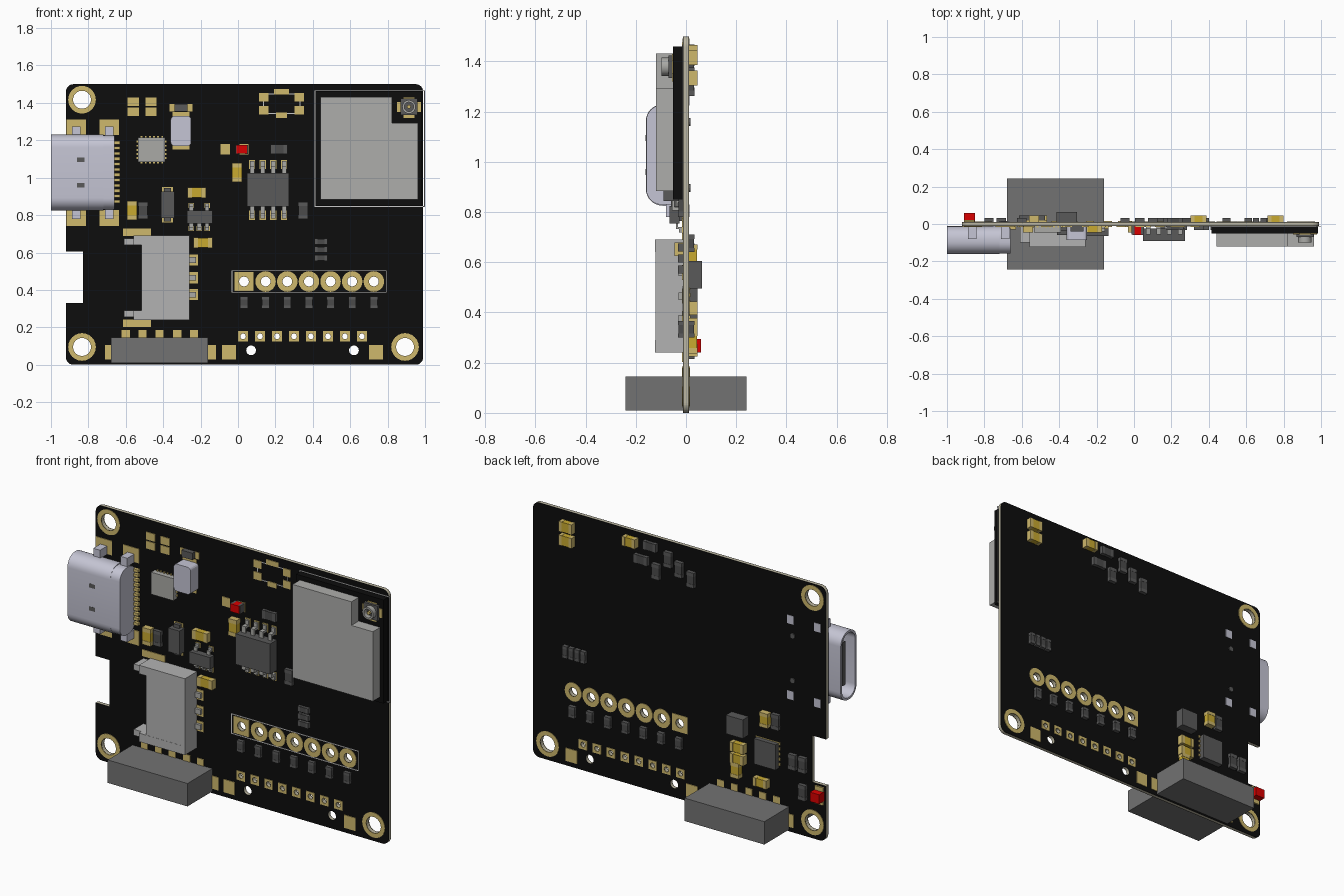
import bpy, bmesh
from math import sin, cos, pi
from mathutils import Matrix

if "Cube" in bpy.data.objects:
    bpy.data.objects.remove(bpy.data.objects["Cube"])

COL = dict(mask=(.004, .004, .004), core=(.5, .47, .36), gold=(.62, .48, .15), cap=(.58, .40, .03),
           dark=(.10, .10, .10), res=(.07, .07, .07), block=(.17, .17, .17), plastic=(.45, .45, .45),
           can=(.42, .42, .41), steel=(.56, .56, .66), tin=(.40, .40, .38), red=(.7, 0, 0), silk=(.6, .6, .6))
MATS = {}
for key, rgb in COL.items():
    MATS[key] = bpy.data.materials.new(key)
    MATS[key].diffuse_color = (*rgb, 1)
T = .011  # half thickness of the board


def finish(name, bm, mat, smooth=False):
    bmesh.ops.recalc_face_normals(bm, faces=bm.faces)
    me = bpy.data.meshes.new(name)
    bm.to_mesh(me)
    bm.free()
    me.materials.append(MATS[mat])
    ob = bpy.data.objects.new(name, me)
    bpy.context.collection.objects.link(ob)
    if smooth:
        bpy.ops.object.select_all(action='DESELECT')
        ob.select_set(True)
        bpy.context.view_layer.objects.active = ob
        bpy.ops.object.shade_smooth_by_angle()


def prism(name, loops, a, b, mat, axis='y', smooth=False):
    """Outlines (inner ones are holes) in the x-z plane, or y-z for axis x, extruded from a to b."""
    bm = bmesh.new()
    for loop in loops:
        vs = [bm.verts.new((u, v, 0)) for u, v in loop]
        for i, v in enumerate(vs):
            bm.edges.new((vs[i - 1], v))
    bmesh.ops.triangle_fill(bm, edges=bm.edges[:], use_beauty=True, normal=(0, 0, 1))
    ext = bmesh.ops.extrude_face_region(bm, geom=bm.faces[:])
    top = [g for g in ext['geom'] if isinstance(g, bmesh.types.BMVert)]
    for v in bm.verts:
        v.co.z = a
    for v in top:
        v.co.z = b
    for v in bm.verts:
        u, w, d = v.co
        v.co = (u, d, w) if axis == 'y' else (d, u, w)
    finish(name, bm, mat, smooth)


def boxes(name, items, mat):
    """Each item: x0, x1, y0, y1, z0, z1."""
    bm = bmesh.new()
    for x0, x1, y0, y1, z0, z1 in items:
        m = Matrix.Translation(((x0 + x1) / 2, (y0 + y1) / 2, (z0 + z1) / 2)) @ \
            Matrix.Diagonal((abs(x1 - x0), abs(y1 - y0), abs(z1 - z0), 1))
        bmesh.ops.create_cube(bm, size=1, matrix=m)
    finish(name, bm, mat)


def circle(x, z, r, n=24):
    return [(x + r * cos(2 * pi * i / n), z + r * sin(2 * pi * i / n)) for i in range(n)]


def rect(x, z, w, h):
    return [(x - w / 2, z - h / 2), (x + w / 2, z - h / 2), (x + w / 2, z + h / 2), (x - w / 2, z + h / 2)]


def round_rect(x0, x1, z0, z1, r, n=8):
    pts = []
    for k, (cx, cz) in enumerate([(x1 - r, z1 - r), (x0 + r, z1 - r), (x0 + r, z0 + r), (x1 - r, z0 + r)]):
        pts += [(cx + r * cos(pi / 2 * (k + i / n)), cz + r * sin(pi / 2 * (k + i / n))) for i in range(n + 1)]
    return pts


# ---- board: three layers with notch and holes
outline = round_rect(-.92, .99, 0, 1.5, .04)
outline[18:18] = [(-.92, .605), (-.83, .605), (-.83, .33), (-.92, .33)]
mounts = [(-.834, 1.417), (-.834, .095), (.893, .095)]
header = [(.032 + .1157 * i, .445) for i in range(7)]
row = [(.027 + .0908 * i, .152) for i in range(8)]
holes = [circle(x, z, .048) for x, z in mounts] + [circle(x, z, .026) for x, z in header] + \
        [circle(x, z, .015, 12) for x, z in row] + [circle(x, .077, .026) for x in (.07, .62)]
prism('board_core', [outline] + holes, -T + .002, T - .002, 'core')
for s, nm in ((-1, 'front'), (1, 'back')):
    prism(nm + '_solder_mask', [outline] + holes, s * (T - .002), s * T, 'mask')
    # plated rings and header pads, same on both faces
    rings = []
    for x, z in mounts:
        rings += [circle(x, z, .074), circle(x, z, .048)]
    for i, (x, z) in enumerate(header):
        rings += [circle(x, z, .055) if i else rect(x, z, .1, .1), circle(x, z, .026)]
    for x, z in row:
        rings += [rect(x, z, .055, .055), circle(x, z, .015, 12)]
    prism(nm + '_plated_rings', rings, s * T, s * (T + .003), 'gold')
    # edge connector block and its pads
    boxes(nm + '_edge_connector', [(-.68, -.16, s * T, s * .242, .01, .145)], 'block')
    boxes(nm + '_connector_pads', [(x - .022, x + .022, s * T, s * (T + .004), .1, .185)
                                   for x in (-.6, -.51, -.42, -.325, -.235)] +
          [(x - .037, x + .037, s * T, s * (T + .004), .028, .105) for x in (-.675, -.155, -.048, .738)], 'gold')

# ---- bare pads on the front
pads = [(x, z, .06, .045) for x in (-.56, -.465) for z in (1.405, 1.352)]
pads += [(x, z, .05, .045) for x in (.138, .328) for z in (1.43, 1.36)] + [(.233, 1.46, .08, .03), (.233, 1.334, .06, .03)]
pads += [(-.865, z, .105, .085) for z in (1.27, .785)] + [(-.688, z, .105, .085) for z in (1.27, .785)]
pads += [(-.54, z, .15, .04) for z in (.708, .222)] + [(-.24, z, .05, .06) for z in (.56, .465, .375)]
pads += [(-.305, z, .09, .05) for z in (1.325, 1.175)] + [(-.377, z, .06, .05) for z in (.925, .785)]
pads += [(.022 - .04 + s * .05, 1.152, .05, .055) for s in (-1, 1)] + [(-.305 + s * .045, 1.375, .035, .04) for s in (-1, 1)]
boxes('bare_pads', [(x - w / 2, x + w / 2, -T, -T - .004, z - h / 2, z + h / 2) for x, z, w, h in pads], 'gold')

# ---- silkscreen frames
frames = []
for x, z, w, h in [(.38, .445, .83, .12), (.705, 1.155, .59, .625), (.233, 1.395, .2, .11)]:
    frames += [rect(x, z, w, h), rect(x, z, w - .01, h - .01)]
for i, nm in enumerate(('header', 'module', 'button')):
    prism(nm + '_outline', frames[2 * i:2 * i + 2], -T, -T - .002, 'silk')

# ---- small two-ended chips: x, z, width, height
res_f = [(.22, 1.152, .09, .052), (.348, .825, .052, .09), (-.508, .825, .052, .09)]
res_f += [(.444, z, .07, .032) for z in (.658, .615, .572)]
res_f += [(x, .333, .042, .066) for x, z in header]
cap_f = [(-.005, 1.028, .055, .1), (-.22, .92, .1, .055), (-.567, .825, .055, .1), (-.187, .652, .1, .055)]
res_b = [(.218, 1.443, .085, .05), (.276, 1.35, .09, .052), (.179, 1.307, .05, .09), (.101, 1.398, .05, .09),
         (.03, 1.358, .05, .09), (-.048, 1.32, .05, .09), (-.6, .629, .05, .09), (-.71, .422, .05, .09),
         (-.775, .422, .05, .09), (-.775, .26, .05, .09)]
res_b += [(.653 + .039 * i, .675, .032, .07) for i in range(4)] + [(x, .333, .042, .066) for x, z in header]
cap_b = [(.757, 1.415, .085, .06), (.757, 1.335, .085, .06), (.345, 1.439, .085, .055), (-.36, .417, .09, .055),
         (-.36, .35, .09, .055), (-.347, .282, .055, .09), (-.535, .628, .055, .085), (-.51, .25, .09, .05)]


def chips(name, items, s, tall, mat):
    body, ends = [], []
    for x, z, w, h in items:
        for k in (-1, 1):
            if w > h:
                ends.append((x + k * w * .26, x + k * w / 2, s * T, s * (T + tall), z - h / 2, z + h / 2))
            else:
                ends.append((x - w / 2, x + w / 2, s * T, s * (T + tall), z + k * h * .26, z + k * h / 2))
        bw, bh = (w * .27, h * .48) if w > h else (w * .48, h * .27)
        body.append((x - bw, x + bw, s * T, s * (T + tall * .95), z - bh, z + bh))
    boxes(name + '_bodies', body, mat)
    boxes(name + '_ends', ends, 'gold' if mat == 'cap' else 'dark')


chips('front_resistors', res_f, -1, .02, 'res')
chips('back_resistors', res_b, 1, .022, 'res')
chips('front_capacitors', cap_f, -1, .035, 'cap')
chips('back_capacitors', cap_b, 1, .035, 'cap')
chips('front_led', [(.02, 1.152, .065, .048)], -1, .045, 'red')
boxes('front_led_lens', [(-.008, .048, -T, -.06, 1.13, 1.176)], 'red')
boxes('back_led', [(-.91, -.85, T, .06, .24, .295)], 'red')
boxes('back_led_pads', [(-.908, -.852, T, T + .01, .215, .32)], 'gold')

# ---- plain bodies
boxes('small_diode', [(-.34, -.27, -T, -.04, 1.355, 1.395)], 'dark')
boxes('diode', [(-.413, -.34, -T, -.06, .785, .925), (-.395, -.358, -T, -.035, .765, .945)], 'dark')
boxes('front_square_chip', [(-.535, -.39, -T, -.045, 1.085, 1.215)], 'tin')
boxes('front_square_chip_leads', [(-.543, -.383, -T, -.018, 1.1 + .022 * i, 1.11 + .022 * i) for i in range(5)] +
      [(-.52 + .022 * i, -.51 + .022 * i, -T, -.018, 1.077, 1.223) for i in range(6)], 'gold')
prism('large_capacitor', [round_rect(-.36, -.25, 1.17, 1.33, .02, 4)], -T, -.085, 'steel')
boxes('inductor', [(-.415, -.305, T, .064, .495, .605)], 'dark')
boxes('back_square_chip', [(-.615, -.475, T, .045, .355, .505)], 'dark')
boxes('back_chip_leads', [(-.625, -.465, T, .018, .372 + .03 * i, .387 + .03 * i) for i in range(5)], 'gold')


def leaded_chip(name, x, z, w, h, tall, top, bottom, reach, lw):
    boxes(name + '_body', [(x - w / 2, x + w / 2, -.025, -tall, z - h / 2, z + h / 2)], 'dark')
    legs, feet = [], []
    for k, cols in ((1, top), (-1, bottom)):
        e = z + k * h / 2
        for c in cols:
            legs += [(c - lw / 2, c + lw / 2, -tall * .5, -tall * .62, e, e + k * reach * .5),
                     (c - lw / 2, c + lw / 2, -.016, -tall * .62, e + k * reach * .35, e + k * reach * .55),
                     (c - lw / 2, c + lw / 2, -.016, -.027, e + k * reach * .5, e + k * reach * .9)]
            feet.append((c - lw * .7, c + lw * .7, -T, -.016, e + k * reach * .3, e + k * reach))
    boxes(name + '_legs', legs, 'tin')
    boxes(name + '_pads', feet, 'gold')


soic = [.075 + .057 * i for i in range(4)]
leaded_chip('eight_leg_chip', .16, .935, .225, .18, .09, soic, soic, .07, .024)
leaded_chip('five_leg_chip', -.205, .79, .135, .07, .065, (-.25, -.165), (-.25, -.207, -.165), .04, .022)

# ---- radio module: substrate, shielding can, aerial socket
boxes('module_substrate', [(.415, .985, -T, -.052, .85, 1.46)], 'mask')
prism('module_shield', [[(.44, .883), (.963, .883), (.963, 1.293), (.823, 1.293), (.823, 1.432), (.44, 1.432)]],
      -.052, -.12, 'can')
boxes('aerial_pads', [(.85, .978, -.052, -.056, 1.352, 1.405), (.885, .943, -.052, -.056, 1.32, 1.43)], 'gold')
boxes('aerial_base', [(.868, .96, -.054, -.07, 1.335, 1.423)], 'dark')
prism('aerial_ring', [circle(.914, 1.379, .036), circle(.914, 1.379, .025)], -.07, -.098, 'tin', smooth=True)
prism('aerial_pin', [circle(.914, 1.379, .01, 12)], -.07, -.092, 'gold')

# ---- rounded power socket, opening to -x
prism('socket_shell', [round_rect(-.16, -.012, .825, 1.23, .068), round_rect(-.147, -.025, .838, 1.217, .056)],
      -1.0, -.72, 'steel', 'x', True)
prism('socket_rear', [round_rect(-.158, -.012, .83, 1.225, .06)], -.75, -.66, 'steel', 'x', True)
boxes('socket_tongue', [(-.97, -.74, -.1, -.072, .9, 1.155)], 'dark')
boxes('socket_legs', [(x - .022, x + .022, -.08, T + .002, z - .025, z + .025)
                      for x in (-.865, -.688) for z in (1.25, .805)], 'steel')
boxes('socket_contacts', [(-.67, -.632, -T, -.03, .865 + .0285 * i, .882 + .0285 * i) for i in range(12)], 'gold')
prism('socket_pegs', [circle(-.704, z, .016, 12) for z in (1.158, .895)], -.02, T + .006, 'dark')
boxes('socket_slots', [(-.86, -.82, -.155, -.1605, z - .012, z + .012) for z in (1.095, .96)], 'dark')

# ---- side-entry cable connector with open cavity
boxes('cable_connector', [(-.56, -.26, -T, -.123, z, z + .05) for z in (.24, .64)] +
      [(-.61, -.55, -T, -.1, z, z + .035) for z in (.255, .64)] +
      [(-.515, -.265, -.1, -.122, .28, .65), (-.515, -.265, -T, -.03, .28, .65), (-.32, -.26, -T, -.1225, .28, .65)],
      'plastic')
boxes('cable_pins', [(-.5, -.3, -.06, -.075, z - .01, z + .01) for z in (.56, .465, .375)] +
      [(-.265, -.225, -.015, -.03, z - .015, z + .015) for z in (.56, .465, .375)], 'tin')

for m in bpy.data.materials:
    if m.users and not m.is_grease_pencil:
        m.use_nodes = True
        m.node_tree.nodes["Principled BSDF"].inputs["Base Color"].default_value = m.diffuse_color
